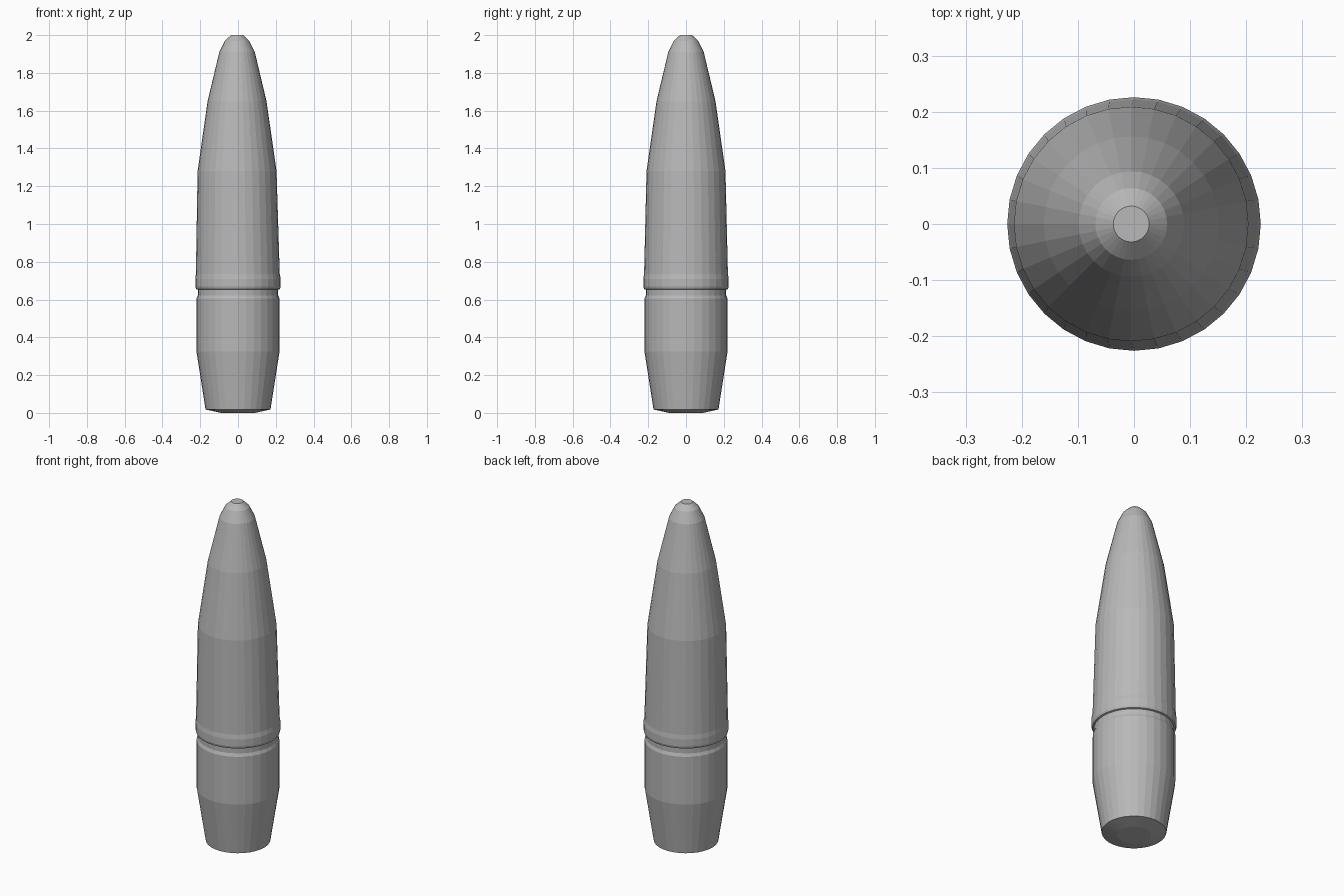
import bpy, bmesh
from math import cos, sin, tau

cube = bpy.data.objects.get("Cube")
if cube:
    bpy.data.objects.remove(cube, do_unlink=True)

SIDES = 32

gray = bpy.data.materials.new("metal gray")
gray.use_nodes = True
color = (0.48, 0.48, 0.48, 1)
gray.diffuse_color = color
gray.node_tree.nodes["Principled BSDF"].inputs["Base Color"].default_value = color


def lathe(name, profile):
    """Turn (radius, height, x shift) rings into a closed, faceted body."""
    bm = bmesh.new()
    rings = [[bm.verts.new((dx + r * cos(tau * i / SIDES), r * sin(tau * i / SIDES), z))
              for i in range(SIDES)] for r, z, dx in profile]
    for low, high in zip(rings, rings[1:]):
        for i in range(SIDES):
            j = (i + 1) % SIDES
            bm.faces.new((low[i], low[j], high[j], high[i]))
    bm.faces.new(rings[0][::-1])
    bm.faces.new(rings[-1])
    mesh = bpy.data.meshes.new(name)
    bm.to_mesh(mesh)
    bm.free()
    mesh.materials.append(gray)
    obj = bpy.data.objects.new(name, mesh)
    bpy.context.collection.objects.link(obj)
    return obj


# Whole body as one turned profile; the nose axis sits slightly off centre
lathe("projectile_body", [
    # shallow domed base and tapered tail
    (0.09, 0.0, 0), (0.172, 0.018, 0), (0.22, 0.325, 0),
    # straight shank and groove
    (0.22, 0.605, 0), (0.213, 0.622, 0), (0.213, 0.652, 0),
    # rolled lip
    (0.222, 0.655, 0), (0.226, 0.668, 0), (0.226, 0.71, 0), (0.222, 0.735, -0.001),
    # curved nose
    (0.209, 1.28, -0.005), (0.156, 1.65, -0.005), (0.094, 1.91, -0.005),
    (0.064, 1.97, -0.005), (0.032, 2.0, -0.005),
])
